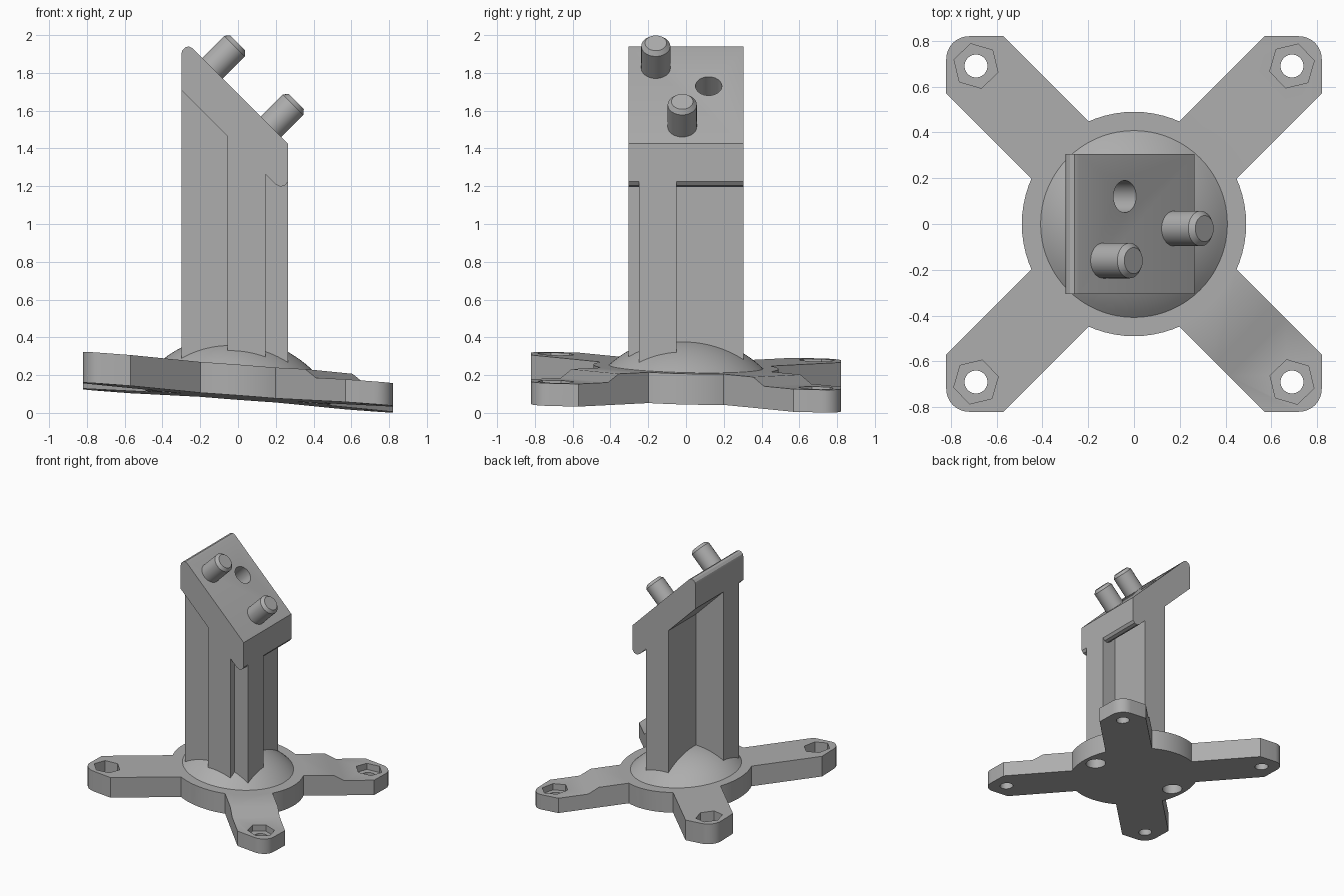
import bpy, bmesh, math
from math import cos, sin, pi, sqrt
from mathutils import Matrix, Vector

if "Cube" in bpy.data.objects:
    bpy.data.objects.remove(bpy.data.objects["Cube"], do_unlink=True)

grey = bpy.data.materials.new("plain grey")
grey.use_nodes = True
COLOR = (0.42, 0.42, 0.42, 1)
grey.diffuse_color = COLOR
grey.node_tree.nodes["Principled BSDF"].inputs["Base Color"].default_value = COLOR


def make_object(name, bm):
    bmesh.ops.recalc_face_normals(bm, faces=bm.faces)
    mesh = bpy.data.meshes.new(name)
    bm.to_mesh(mesh)
    bm.free()
    mesh.materials.append(grey)
    obj = bpy.data.objects.new(name, mesh)
    bpy.context.collection.objects.link(obj)
    return obj


def prism(name, points, start, depth, matrix=Matrix()):
    """Closed outline of 3D points, swept along depth."""
    bm = bmesh.new()
    face = bm.faces.new([bm.verts.new(start + p) for p in points])
    swept = bmesh.ops.extrude_face_region(bm, geom=[face])["geom"]
    verts = [g for g in swept if isinstance(g, bmesh.types.BMVert)]
    bmesh.ops.translate(bm, verts=verts, vec=depth)
    bm.transform(matrix)
    return make_object(name, bm)


def side_profile(name, points, y0, y1, matrix=Matrix()):
    """Outline in x and z, swept along y."""
    return prism(name, [Vector((x, 0, z)) for x, z in points],
                 Vector((0, y0, 0)), Vector((0, y1 - y0, 0)), matrix)


def lathe(name, points, sides=48, matrix=Matrix(), turn=0.0):
    """Profile of (radius, height), closed on its axis at both ends."""
    bm = bmesh.new()
    rings = []
    for r, z in points:
        count = 1 if r == 0 else sides
        rings.append([bm.verts.new((r * cos(turn + 2 * pi * i / sides),
                                    r * sin(turn + 2 * pi * i / sides), z))
                      for i in range(count)])
    for a, b in zip(rings, rings[1:]):
        for i in range(sides):
            j = (i + 1) % sides
            quad = [a[i % len(a)], a[j % len(a)], b[j % len(b)], b[i % len(b)]]
            bm.faces.new(list(dict.fromkeys(quad)))
    bm.transform(matrix)
    return make_object(name, bm)


def rod(name, radius, z0, z1, sides=32, matrix=Matrix(), turn=0.0):
    return lathe(name, [(0, z0), (radius, z0), (radius, z1), (0, z1)],
                 sides, matrix, turn)


def activate(obj):
    bpy.ops.object.select_all(action='DESELECT')
    obj.select_set(True)
    bpy.context.view_layer.objects.active = obj


def combine(target, tool, operation):
    mod = target.modifiers.new("combine", 'BOOLEAN')
    mod.operation, mod.solver, mod.object = operation, 'EXACT', tool
    activate(target)
    bpy.ops.object.modifier_apply(modifier=mod.name)
    bpy.data.objects.remove(tool, do_unlink=True)


def smooth(obj):
    activate(obj)
    bpy.ops.object.shade_smooth_by_angle(angle=math.radians(30))


def tilt(obj):
    """Lean the base so that it drops toward +x and slightly toward +y."""
    for v in obj.data.vertices:
        v.co.z += 0.081 - 0.075 * v.co.x - 0.024 * v.co.y


# Base plate: round hub with four diagonal arms
HUB, EAR = 0.163, 0.12
WIDTH, CORNER, TIP, BOLT = 0.177, 0.983, 1.16, 0.976
base = rod("base_plate", 0.49, 0, HUB, 72)
nose = 0.1
centre = TIP - nose * sqrt(2)
arm_outline = [(0.25, -WIDTH), (CORNER, -WIDTH)]
arm_outline += [(centre + nose * cos(a), nose * sin(a))
                for a in [pi / 4 * (k / 4 - 1) for k in range(9)]]
arm_outline += [(CORNER, WIDTH), (0.25, WIDTH)]
ramp = [(0.68, HUB), (0.76, EAR), (1.3, EAR), (1.3, 0.3), (0.68, 0.3)]
for k in range(4):
    spin = Matrix.Rotation(pi / 4 + k * pi / 2, 4, 'Z')
    at_bolt = spin @ Matrix.Translation((BOLT, 0, 0))
    arm = prism("arm", [Vector((x, y, 0)) for x, y in arm_outline],
                Vector(), Vector((0, 0, HUB)), spin)
    combine(arm, side_profile("ramp", ramp, -0.3, 0.3, spin), 'DIFFERENCE')
    combine(arm, rod("nut_pocket", 0.1, 0.07, 0.3, 6, at_bolt, 0.5), 'DIFFERENCE')
    combine(arm, rod("bolt_hole", 0.05, -0.1, 0.3, 32, at_bolt), 'DIFFERENCE')
    combine(base, arm, 'UNION')
for x in (-0.38, 0.38):
    combine(base, rod("under_hole", 0.075, -0.1, 0.1, 32,
                      Matrix.Translation((x, 0, 0))), 'DIFFERENCE')
tilt(base)
smooth(base)

# Shallow dome on the hub
rim, rise = 0.408, 0.16
ball = (rim ** 2 + rise ** 2) / (2 * rise)
edge = math.asin(rim / ball)
arc = [(ball * sin(edge * (1 - k / 14)), HUB + rise - ball + ball * cos(edge * (1 - k / 14)))
       for k in range(14)]
dome = lathe("dome", [(0, HUB - 0.03), (rim, HUB - 0.03)] + arc + [(0, HUB + rise)], 72)
tilt(dome)
smooth(dome)

# Cross-shaped column
LEFT, RIGHT, SIDE = -0.3, 0.265, 0.305
side_profile("column_long_bar", [(LEFT, 0.2), (RIGHT, 0.2), (RIGHT, 1.225),
                                 (0.2, 1.21), (LEFT, 1.71)], -0.25, -0.05)
side_profile("column_cross_bar", [(-0.055, 0.2), (0.145, 0.2), (0.145, 1.265),
                                  (-0.055, 1.465)], -SIDE, SIDE)

# Slanted head with rounded upper and lower lips
head_profile = [(LEFT, 1.71), (LEFT, 1.9), (-0.295, 1.92), (-0.28, 1.935), (-0.26, 1.94),
                (-0.24, 1.93), (RIGHT, 1.425), (RIGHT, 1.225), (0.25, 1.205),
                (0.225, 1.197), (0.2, 1.21)]
head = side_profile("slanted_head", head_profile, -SIDE, SIDE)


def on_slope(x, y):
    return Matrix.Translation((x, y, 1.69 - x)) @ Matrix.Rotation(pi / 4, 4, 'Y')


combine(head, rod("dowel_hole", 0.07, -0.16, 0.1, 32, on_slope(-0.04, 0.12)), 'DIFFERENCE')
smooth(head)

# Two chamfered pins
for name, x, y in (("upper_pin", -0.135, -0.16), ("lower_pin", 0.175, -0.02)):
    pin = lathe(name, [(0, -0.05), (0.077, -0.05), (0.077, 0.165), (0.057, 0.188), (0, 0.188)],
                40, on_slope(x, y))
    smooth(pin)
